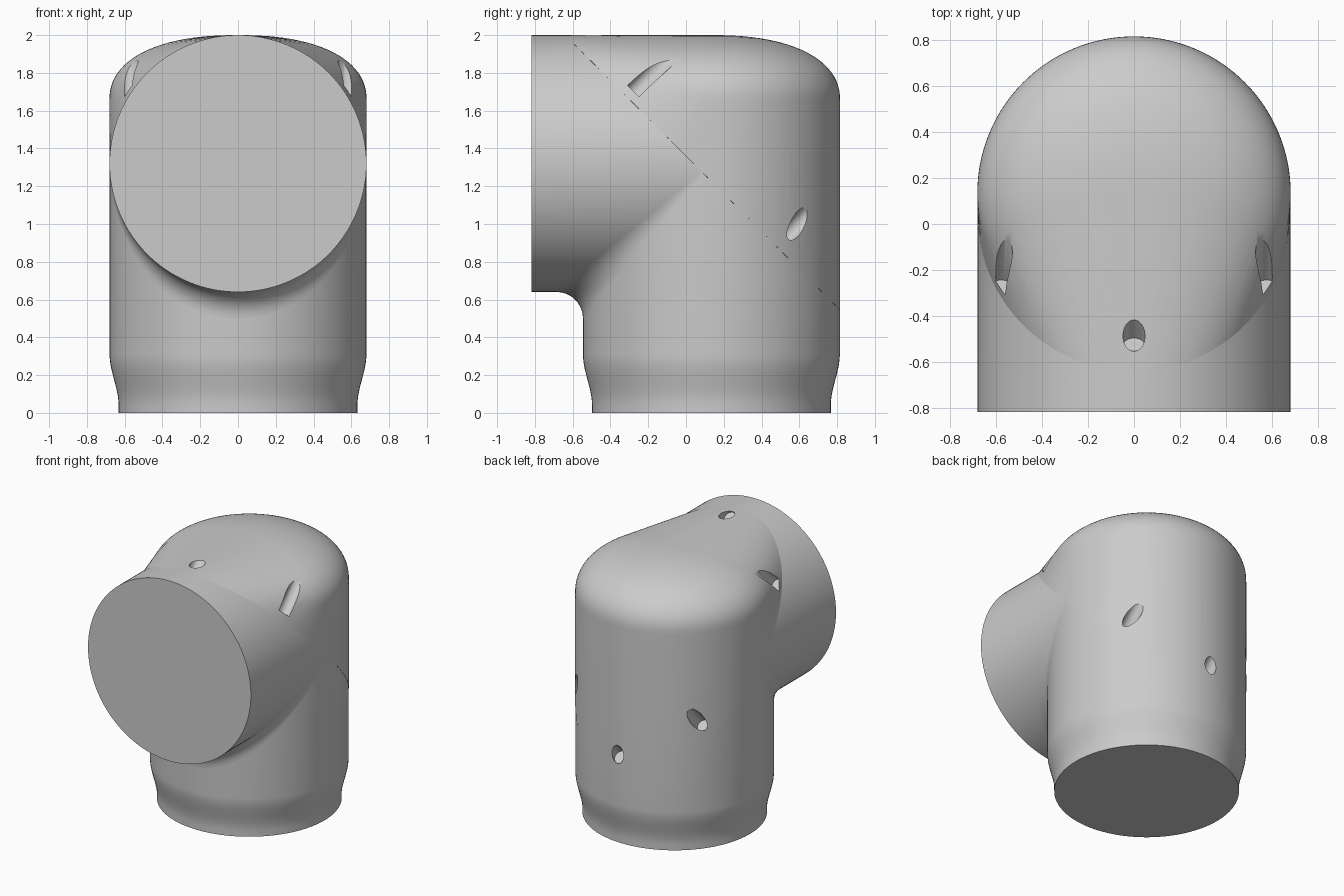
import bpy, bmesh, math
from mathutils import Matrix, Vector

if "Cube" in bpy.data.objects:
    bpy.data.objects.remove(bpy.data.objects["Cube"], do_unlink=True)

R = 0.68            # radius of both tubes
AY = 0.1345         # y of the upright tube's axis
AZ = 1.32           # z of the arm tube's axis
FRONT = -0.8175     # front face of the arm
SPLIT = 1.36        # cover joint lies on the plane y + z = SPLIT
SEG = 128

grey = bpy.data.materials.new("light grey")
grey.use_nodes = True
grey.diffuse_color = (0.6, 0.6, 0.6, 1)
grey.node_tree.nodes["Principled BSDF"].inputs["Base Color"].default_value = (0.6, 0.6, 0.6, 1)


def revolve(profile, matrix):
    """Spin an (r, z) profile about z, then place it."""
    bm = bmesh.new()
    vs = [bm.verts.new((r, 0, z)) for r, z in profile]
    es = [bm.edges.new(p) for p in zip(vs, vs[1:])]
    bmesh.ops.spin(bm, geom=vs + es, cent=(0, 0, 0), axis=(0, 0, 1),
                   angle=math.tau, steps=SEG)
    bmesh.ops.remove_doubles(bm, verts=bm.verts[:], dist=1e-5)
    bmesh.ops.transform(bm, matrix=matrix, verts=bm.verts[:])
    return bm


def clip(bm, side):
    """Keep one side of the joint plane (+1 upper back, -1 lower front) and cap it."""
    res = bmesh.ops.bisect_plane(bm, geom=bm.verts[:] + bm.edges[:] + bm.faces[:],
                                 plane_co=(0, 0, SPLIT), plane_no=(0, -side, -side),
                                 clear_outer=True)
    edges = [e for e in res["geom_cut"] if isinstance(e, bmesh.types.BMEdge)]
    bmesh.ops.holes_fill(bm, edges=edges, sides=0)
    return bm


def add_object(name, bm, recalc=True):
    if recalc:
        bmesh.ops.recalc_face_normals(bm, faces=bm.faces[:])
    mesh = bpy.data.meshes.new(name)
    bm.to_mesh(mesh)
    bm.free()
    mesh.materials.append(grey)
    obj = bpy.data.objects.new(name, mesh)
    bpy.context.collection.objects.link(obj)
    return obj


def select_only(obj):
    bpy.ops.object.select_all(action="DESELECT")
    obj.select_set(True)
    bpy.context.view_layer.objects.active = obj


def smooth(obj):
    select_only(obj)
    bpy.ops.object.shade_smooth_by_angle(angle=math.radians(30))


upright = Matrix.Translation((0, AY, 0))
forward = Matrix.Translation((0, FRONT, AZ)) @ Matrix.Rotation(-math.pi / 2, 4, "X")

# Upright tube with a narrowed foot
foot = []
for i in range(13):
    t = i / 12
    foot.append((0.632 + (R - 0.632) * t * t * (3 - 2 * t), 0.04 + 0.27 * t))
body = add_object("upright_tube", clip(revolve(
    [(0, 0), (0.632, 0)] + foot + [(R, 2.2), (0, 2.2)], upright), -1))
smooth(body)

# Horizontal arm tube with a flat front
arm = add_object("arm_tube", clip(revolve(
    [(0, 0), (R, 0), (R, 1.7), (0, 1.7)], forward), -1))
smooth(arm)

# Rolling-ball fillet in the inner corner of the elbow
r = 0.14
bm = bmesh.new()
rows = []
for i in range(65):
    a = math.radians(-89.5 + 179 * i / 64)
    s, c = math.sin(a), math.cos(a)
    centre = Vector(((R + r) * s, AY - (R + r) * c, AZ - (R + r) * c))
    d1, d2 = Vector((-s, c, 0)), Vector((-s, 0, c))
    rows.append([bm.verts.new(centre + r * d1.slerp(d2, j / 10)) for j in range(11)])
for p, q in zip(rows, rows[1:]):
    for j in range(10):
        bm.faces.new((p[j], p[j + 1], q[j + 1], q[j]))
bm.normal_update()
if sum((f.normal for f in bm.faces), Vector()).dot(Vector((0, -1, -1))) < 0:
    bmesh.ops.reverse_faces(bm, faces=bm.faces[:])
fillet = add_object("elbow_fillet", bm, recalc=False)
smooth(fillet)

# Rear cover: hull over a domed upright end and the end of the arm
RC = R + 0.0015
dome = [(0, 0), (RC, 0)]
for i in range(25):
    t = math.pi / 2 * i / 24
    dome.append((RC * max(math.cos(t), 0) ** (2 / 2.3) if i < 24 else 0,
                 1.65 + 0.35 * math.sin(t) ** (2 / 2.3)))
length = AY - FRONT
parts = [clip(revolve(dome, upright), 1),
         clip(revolve([(0, 0), (R, 0), (R, length), (0, length)], forward), 1)]
bm = bmesh.new()
for part in parts:
    for v in part.verts:
        bm.verts.new(v.co)
    part.free()
bmesh.ops.remove_doubles(bm, verts=bm.verts[:], dist=1e-4)
bmesh.ops.convex_hull(bm, input=bm.verts[:])
bmesh.ops.delete(bm, geom=[v for v in bm.verts if not v.link_faces], context="VERTS")
bmesh.ops.dissolve_limit(bm, angle_limit=math.radians(0.2),
                         verts=bm.verts[:], edges=bm.edges[:])
cover = add_object("rear_cover", bm)

# Screw holes bored square to the joint: (x, y - z) of each axis
FLOOR, DEPTH = 1.425, 0.5
bm = bmesh.new()
for x, k in [(0, -2.485), (0.577, -1.98), (-0.577, -1.98),
             (0.504, -0.41), (-0.504, -0.41), (0, 0.125)]:
    m = (Matrix.Translation((x, (FLOOR + k) / 2, (FLOOR - k) / 2))
         @ Matrix.Rotation(-math.pi / 4, 4, "X")
         @ Matrix.Translation((0, 0, DEPTH / 2)))
    bmesh.ops.create_cone(bm, cap_ends=True, segments=32, radius1=0.048,
                          radius2=0.048, depth=DEPTH, matrix=m)
cutter = add_object("screw_hole_cutter", bm)
cutter.hide_render = True
mod = cover.modifiers.new("screw_holes", "BOOLEAN")
mod.operation = "DIFFERENCE"
mod.solver = "EXACT"
mod.object = cutter
select_only(cover)
bpy.ops.object.modifier_apply(modifier=mod.name)
bpy.data.objects.remove(cutter, do_unlink=True)
smooth(cover)
